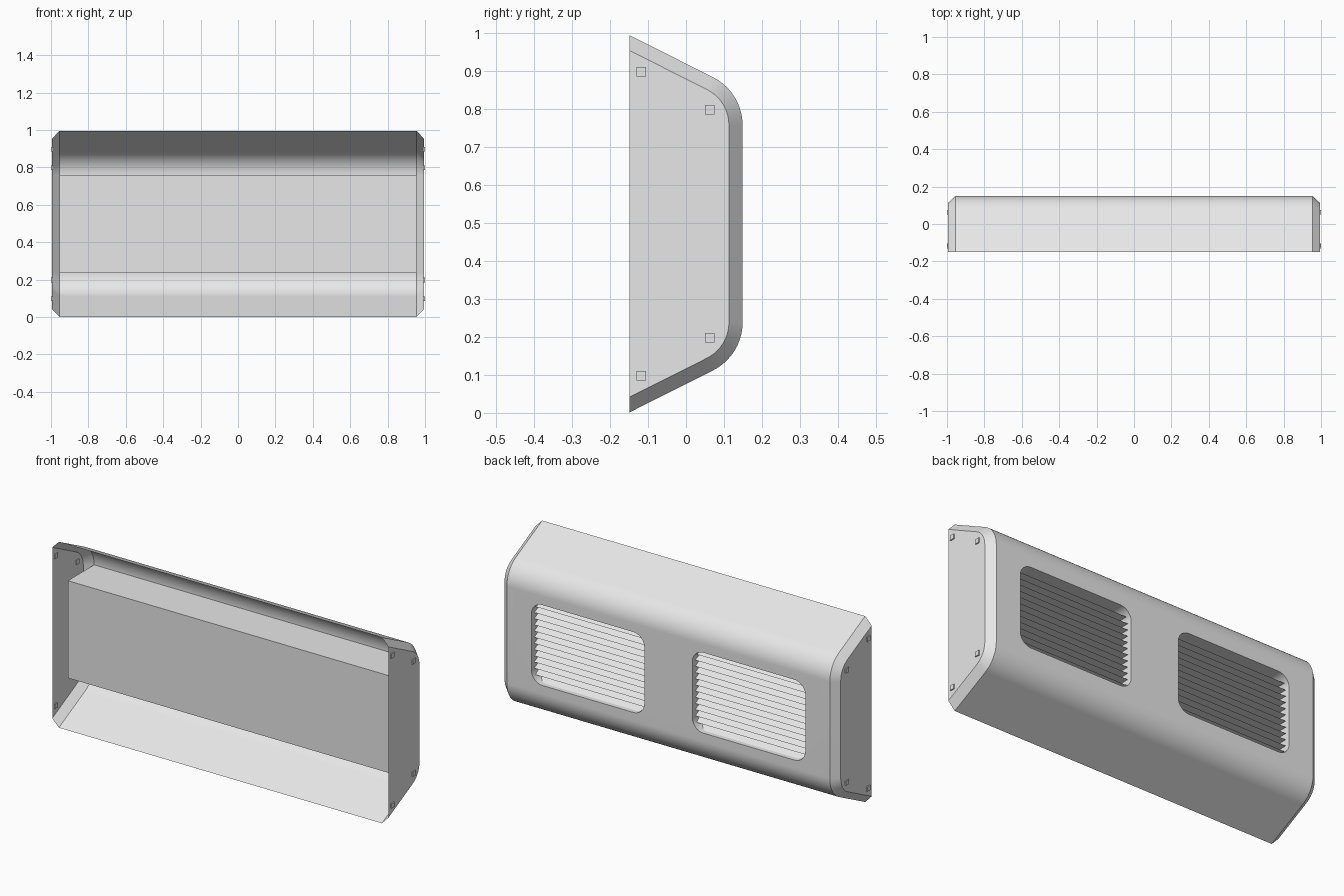
import bpy, bmesh, math
from mathutils import Vector

cube = bpy.data.objects.get("Cube")
if cube:
    bpy.data.objects.remove(cube, do_unlink=True)

grey = bpy.data.materials.new("light_grey")
grey.use_nodes = True
grey.diffuse_color = (0.8, 0.8, 0.8, 1)
grey.node_tree.nodes["Principled BSDF"].inputs["Base Color"].default_value = (0.8, 0.8, 0.8, 1)

BACK, FRONT = 0.149, -0.149      # depth limits of the shell
MID, HALF = 0.498, 0.26          # centre height, half height of the flat back
WIDE, END = 0.955, 0.994         # chamfer start and end panel
INSET = 0.036
VENT_X, VENT_W, VENT_H = 0.476, 0.668, 0.43
LOUVER_IN, LOUVER_OUT, SLATS = 0.06, 0.125, 13


def finish(name, bm, smooth=False):
    me = bpy.data.meshes.new(name)
    bm.to_mesh(me)
    bm.free()
    me.materials.append(grey)
    ob = bpy.data.objects.new(name, me)
    bpy.context.collection.objects.link(ob)
    if smooth:
        me.shade_smooth()
        me.set_sharp_from_angle(angle=math.radians(30))
        mod = ob.modifiers.new("weighted", 'WEIGHTED_NORMAL')
        mod.keep_sharp = True
    return ob


def box(name, lo, hi):
    bm = bmesh.new()
    bmesh.ops.create_cube(bm, size=1)
    lo, hi = Vector(lo), Vector(hi)
    for v in bm.verts:
        v.co = (lo + hi) / 2 + v.co * (hi - lo)
    return finish(name, bm)


def profile(inset, steps=10):
    """Side outline from the top front corner, round the back, to the bottom."""
    radius, slope = 0.141, math.radians(26.7)
    cy = BACK - radius
    r = radius - inset
    arc = []
    for i in range(steps + 1):
        a = (math.pi / 2 - slope) * (1 - i / steps)
        arc.append((cy + r * math.cos(a), HALF + r * math.sin(a)))
    y, z = arc[0]
    upper = [(FRONT, z + (y - FRONT) * math.tan(slope))] + arc
    lower = [(y, -z) for y, z in reversed(upper)]
    return [(y, MID + z) for y, z in upper + lower]


def rounded_rect(cx, w, h, radius=0.065, steps=8):
    pts = []
    for q in range(4):
        sx, sz = ((1, 1), (-1, 1), (-1, -1), (1, -1))[q]
        for i in range(steps + 1):
            a = math.pi / 2 * (q + i / steps)
            pts.append((cx + sx * (w / 2 - radius) + radius * math.cos(a),
                        MID + sz * (h / 2 - radius) + radius * math.sin(a)))
    return pts


# Shell: chamfered hood, open at the front
bm = bmesh.new()
rings = []
for x, inset in ((-END, INSET), (-WIDE, 0), (WIDE, 0), (END, INSET)):
    rings.append([bm.verts.new((x, y, z)) for y, z in profile(inset)])
flat = len(rings[0]) // 2 - 1
for k in range(3):
    a, b = rings[k], rings[k + 1]
    for i in range(len(a) - 1):
        if not (k == 1 and i == flat):
            bm.faces.new((a[i], b[i], b[i + 1], a[i + 1]))
bm.faces.new(rings[0])
bm.faces.new(list(reversed(rings[3])))

# Flat back panel with two rounded vent openings
border = [rings[1][flat], rings[2][flat], rings[2][flat + 1], rings[1][flat + 1]]
edges = []
for i in range(4):
    pair = (border[i], border[(i + 1) % 4])
    edges.append(bm.edges.get(pair) or bm.edges.new(pair))
holes = []
for side in (-1, 1):
    loop = [bm.verts.new((x, BACK, z))
            for x, z in rounded_rect(side * VENT_X, VENT_W, VENT_H)]
    holes.append(loop)
    edges += [bm.edges.new((loop[i - 1], loop[i])) for i in range(len(loop))]
bmesh.ops.triangle_fill(bm, use_beauty=True, edges=edges, normal=(0, 1, 0))

# Walls of the vent openings
for loop in holes:
    deep = [bm.verts.new((v.co.x, LOUVER_IN, v.co.z)) for v in loop]
    for i in range(len(loop)):
        bm.faces.new((loop[i - 1], loop[i], deep[i], deep[i - 1]))
bmesh.ops.recalc_face_normals(bm, faces=bm.faces)
finish("shell", bm, smooth=True)

# Inner housing behind the vents: the side against the panel is left open
housing = box("inner_housing", (-WIDE, -0.073, MID - HALF), (WIDE, BACK, MID + HALF))
bm = bmesh.new()
bm.from_mesh(housing.data)
bmesh.ops.delete(bm, geom=[f for f in bm.faces if f.normal.y > 0.9], context='FACES')
bm.to_mesh(housing.data)
bm.free()

# Louvers: saw-tooth slats sloping down and outwards
for side, label in ((-1, "right"), (1, "left")):
    bm = bmesh.new()
    x0 = side * VENT_X - VENT_W / 2
    x1 = x0 + VENT_W
    top, pitch = MID + VENT_H / 2, VENT_H / SLATS
    for i in range(SLATS):
        z0 = top - i * pitch
        z1 = z0 - pitch
        rows = [[bm.verts.new((x, y, z)) for x in (x0, x1)]
                for y, z in ((LOUVER_IN, z0), (LOUVER_OUT, z1), (LOUVER_IN, z1))]
        for a, b in zip(rows, rows[1:]):
            bm.faces.new((a[0], b[0], b[1], a[1]))
    bmesh.ops.remove_doubles(bm, verts=bm.verts, dist=0.0001)
    for f in bm.faces:
        f.normal_update()
        if f.normal.y < -0.1 or (abs(f.normal.y) < 0.1 and f.normal.z > 0):
            f.normal_flip()
    finish(label + "_louvers", bm)

# Small square clips on both end panels
for side, label in ((-1, "right"), (1, "left")):
    for y, dz in ((-0.118, 0.4), (0.063, 0.3)):
        for s, level in ((1, "upper"), (-1, "lower")):
            c = Vector((side * 0.995, y, MID + s * dz))
            h = Vector((0.005, 0.0125, 0.0125))
            box(f"{label}_{level}_clip", c - h, c + h)
